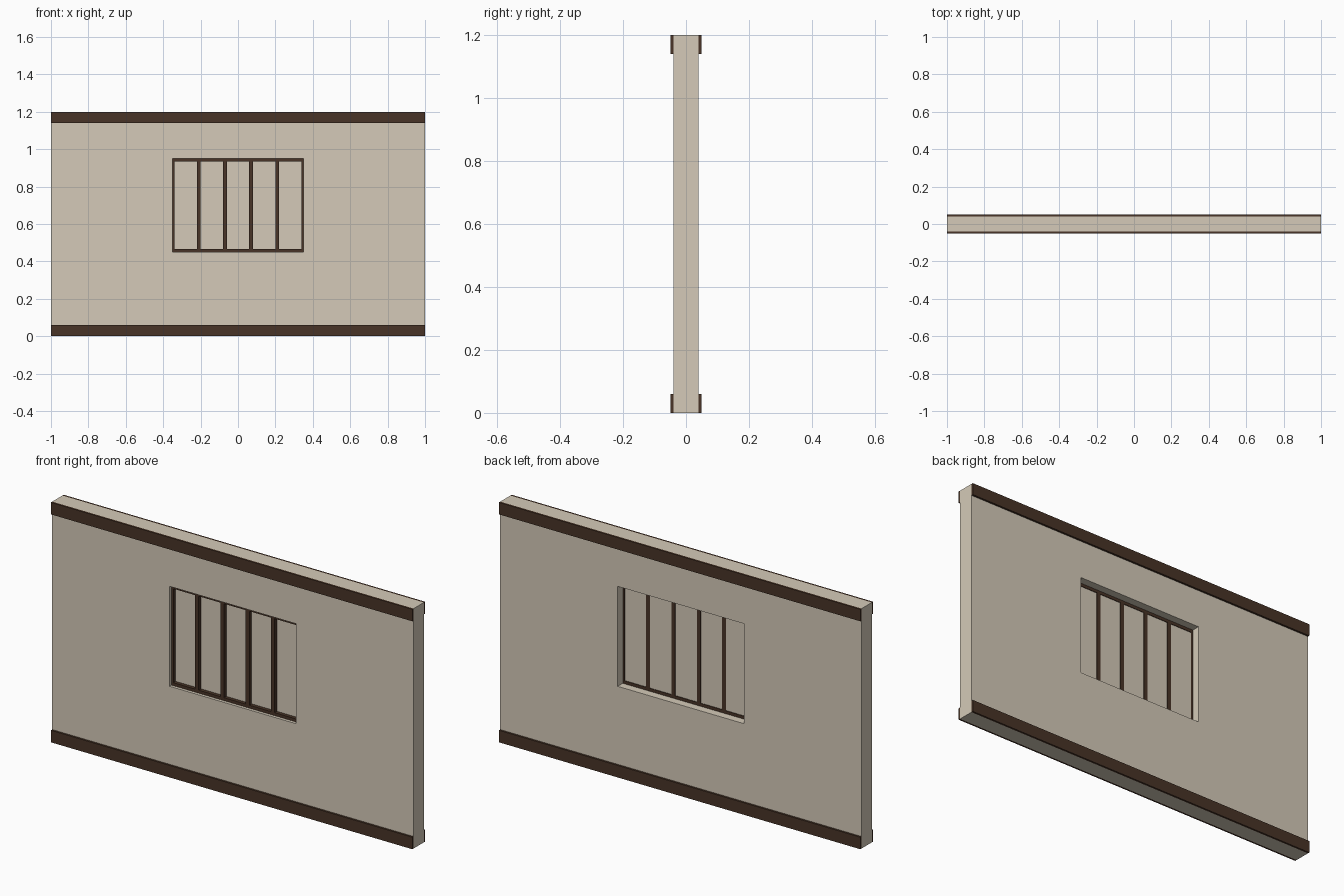
import bpy, bmesh

if "Cube" in bpy.data.objects:
    bpy.data.objects.remove(bpy.data.objects["Cube"])


def material(name, rgb):
    m = bpy.data.materials.new(name)
    m.diffuse_color = (*rgb, 1)
    m.use_nodes = True
    m.node_tree.nodes["Principled BSDF"].inputs["Base Color"].default_value = m.diffuse_color
    return m


PLASTER = material("plaster", (0.66, 0.59, 0.48))
WOOD = material("dark_wood", (0.065, 0.034, 0.02))


def finish(bm, name, mat):
    bmesh.ops.recalc_face_normals(bm, faces=bm.faces)
    me = bpy.data.meshes.new(name)
    bm.to_mesh(me)
    bm.free()
    me.materials.append(mat)
    ob = bpy.data.objects.new(name, me)
    bpy.context.collection.objects.link(ob)
    return ob


def box(name, x, y, z, mat):
    """Box from (min, max) ranges on each axis."""
    bm = bmesh.new()
    bmesh.ops.create_cube(bm, size=1)
    for v in bm.verts:
        v.co = [r[0] if c < 0 else r[1] for c, r in zip(v.co, (x, y, z))]
    return finish(bm, name, mat)


def ring(name, outer, inner, y, mat):
    """Rectangular frame in the xz plane; outer/inner = (half width, z0, z1)."""
    bm = bmesh.new()
    loops = []
    for (w, z0, z1), d in ((outer, y[0]), (inner, y[0]), (inner, y[1]), (outer, y[1])):
        loops.append([bm.verts.new((px, d, pz))
                      for px, pz in ((-w, z0), (w, z0), (w, z1), (-w, z1))])
    for k in range(4):
        a, b = loops[k], loops[(k + 1) % 4]
        for i in range(4):
            j = (i + 1) % 4
            bm.faces.new((a[i], a[j], b[j], b[i]))
    return finish(bm, name, mat)


W, Z0, Z1 = 0.35, 0.45, 0.95          # window opening

# Wall with a rectangular opening
ring("wall", (1, 0, 1.2), (W, Z0, Z1), (-0.04, 0.04), PLASTER)

# Top and bottom trim boards on both faces
for side, y in (("front", (-0.05, -0.04)), ("back", (0.04, 0.05))):
    box(side + "_base_trim", (-1, 1), y, (0, 0.06), WOOD)
    box(side + "_top_trim", (-1, 1), y, (1.14, 1.2), WOOD)

# Window: frame, thin pane and four upright bars
FRAME_Y = (-0.025, 0.0)
ring("window_frame", (W, Z0, Z1), (W - 0.01, Z0 + 0.015, Z1 - 0.015), FRAME_Y, WOOD)
box("window_pane", (-W + 0.005, W - 0.005), (-0.007, -0.003),
    (Z0 + 0.005, Z1 - 0.005), PLASTER)
for i in range(4):
    cx = -0.21 + 0.14 * i
    box(f"window_bar_{i + 1}", (cx - 0.01, cx + 0.01), FRAME_Y,
        (Z0 + 0.015, Z1 - 0.015), WOOD)
